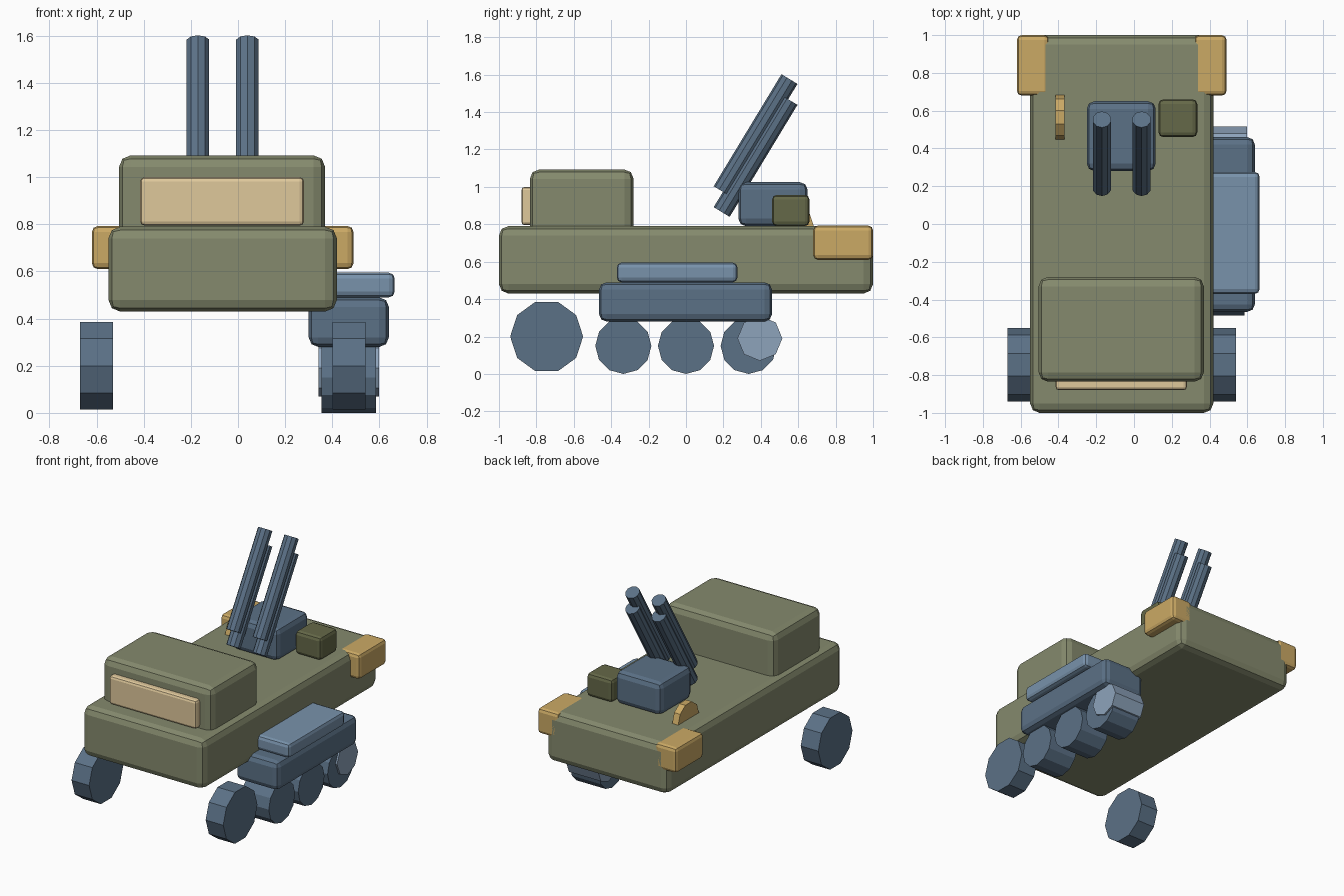
import bpy, bmesh
from math import radians
from mathutils import Matrix

if "Cube" in bpy.data.objects:
    bpy.data.objects.remove(bpy.data.objects["Cube"])

CX = -0.065  # centre line of the hull


def material(name, rgb):
    m = bpy.data.materials.new(name)
    m.diffuse_color = (*rgb, 1)
    m.use_nodes = True
    m.node_tree.nodes["Principled BSDF"].inputs["Base Color"].default_value = m.diffuse_color
    return m


OLIVE = material("olive", (0.235, 0.255, 0.155))
DARK_OLIVE = material("dark_olive", (0.13, 0.14, 0.065))
STEEL = material("steel", (0.105, 0.165, 0.24))
LIGHT_STEEL = material("light_steel", (0.19, 0.29, 0.41))
PALE_STEEL = material("pale_steel", (0.27, 0.37, 0.5))
OCHRE = material("ochre", (0.6, 0.4, 0.13))
CREAM = material("cream", (0.74, 0.58, 0.33))


def finish(name, bm, mat):
    me = bpy.data.meshes.new(name)
    bm.to_mesh(me)
    bm.free()
    me.materials.append(mat)
    ob = bpy.data.objects.new(name, me)
    bpy.context.collection.objects.link(ob)
    return ob


def box(name, x, y, z, bevel, mat):
    """Rounded block given by its (min, max) range on each axis."""
    bm = bmesh.new()
    bmesh.ops.create_cube(bm, size=1)
    for v in bm.verts:
        v.co = [(a + b) / 2 + c * (b - a) for (a, b), c in zip((x, y, z), v.co)]
    ob = finish(name, bm, mat)
    mod = ob.modifiers.new("bevel", 'BEVEL')
    mod.width = bevel
    mod.segments = 2
    return ob


def cylinder(name, centre, radius, length, sides, rot, mat):
    bm = bmesh.new()
    bmesh.ops.create_cone(bm, cap_ends=True, segments=sides, radius1=radius,
                          radius2=radius, depth=length,
                          matrix=Matrix.Translation(centre) @ rot)
    return finish(name, bm, mat)


ACROSS = Matrix.Rotation(radians(90), 4, 'Y')
TILT = Matrix.Rotation(radians(-31.2), 4, 'X')

# Hull, cab and windscreen
box("hull", (-0.55, 0.42), (-1, 1), (0.43, 0.79), 0.05, OLIVE)
box("cab", (-0.505, 0.37), (-0.835, -0.28), (0.73, 1.093), 0.05, OLIVE)
box("windscreen", (-0.415, 0.28), (-0.88, -0.80), (0.795, 1.0), 0.018, CREAM)

# Mirrored rear corner blocks and front wheels
for side, s in (("left", -1), ("right", 1)):
    xs = sorted((CX + s * 0.385, CX + s * 0.555))
    box(f"rear_corner_{side}", xs, (0.68, 1.0), (0.61, 0.793), 0.025, OCHRE)
    cylinder(f"front_wheel_{side}", (CX + s * 0.535, -0.745, 0.2),
             0.195, 0.14, 10, ACROSS, STEEL)

# Track unit on the right side
box("track_housing", (0.30, 0.64), (-0.465, 0.46), (0.28, 0.49), 0.04, STEEL)
box("track_cover", (0.275, 0.665), (-0.37, 0.275), (0.49, 0.595), 0.025, LIGHT_STEEL)
for i, y in enumerate((-0.335, 0, 0.335)):
    cylinder(f"road_wheel_{i + 1}", (0.47, y, 0.15), 0.15, 0.23, 12, ACROSS, STEEL)
cylinder("drive_wheel", (0.47, 0.395, 0.19), 0.12, 0.255, 8, ACROSS, PALE_STEEL)

# Turret, stowage box and half-sunk disc on the deck
box("turret", (-0.25, 0.115), (0.28, 0.65), (0.79, 1.025), 0.04, STEEL)
box("stowage_box", (0.13, 0.335), (0.46, 0.66), (0.79, 0.957), 0.025, DARK_OLIVE)
cylinder("deck_disc", (-0.392, 0.565, 0.79), 0.118, 0.048, 10, ACROSS, OCHRE)

# Twin pairs of raised barrels
for side, s in (("left", -1), ("right", 1)):
    for level, z in (("upper", 1.277), ("lower", 1.165)):
        cylinder(f"barrel_{level}_{side}", (CX + s * 0.105, 0.372, z),
                 0.05, 0.7, 10, TILT, STEEL)
